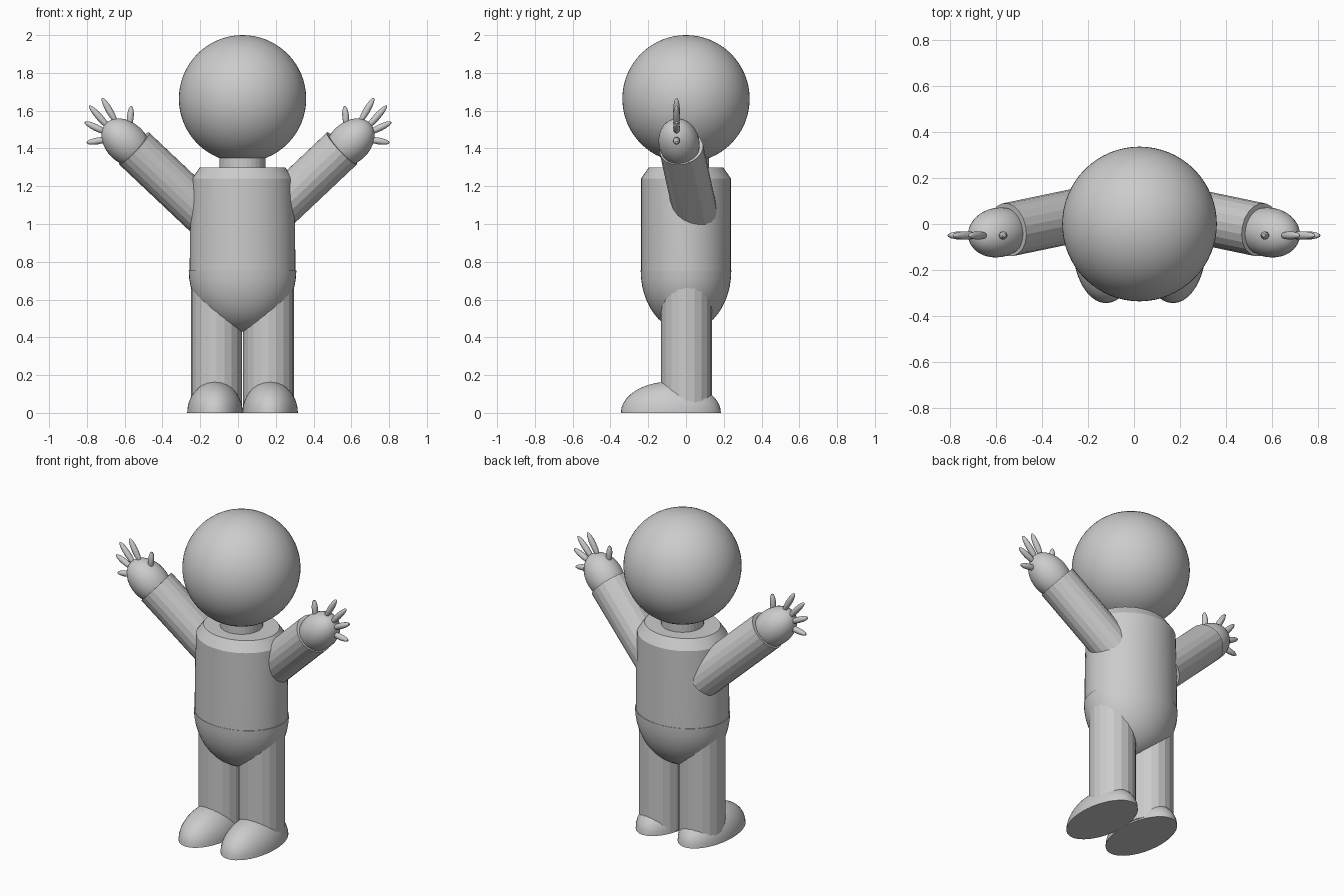
import bpy, bmesh, math
from mathutils import Vector, Matrix

cube = bpy.data.objects.get("Cube")
if cube:
    bpy.data.objects.remove(cube, do_unlink=True)

grey = bpy.data.materials.new("plain grey")
grey.use_nodes = True
COLOUR = (0.6, 0.6, 0.6, 1)
grey.diffuse_color = COLOUR
grey.node_tree.nodes["Principled BSDF"].inputs["Base Color"].default_value = COLOUR

MID = 0.024  # centre line of head, torso and legs


def finish(name, bm, angle=30):
    bmesh.ops.recalc_face_normals(bm, faces=bm.faces)
    mesh = bpy.data.meshes.new(name)
    bm.to_mesh(mesh)
    bm.free()
    mesh.materials.append(grey)
    obj = bpy.data.objects.new(name, mesh)
    bpy.context.collection.objects.link(obj)
    bpy.ops.object.select_all(action='DESELECT')
    obj.select_set(True)
    bpy.context.view_layer.objects.active = obj
    bpy.ops.object.shade_smooth_by_angle(angle=math.radians(angle))
    return obj


def ellipsoid(name, centre, radii, axis=(0, 0, 1), segs=32, lower=None, upper=None):
    """Ellipsoid with its z radius along axis, optionally cut to a half."""
    bm = bmesh.new()
    bmesh.ops.create_uvsphere(bm, u_segments=segs, v_segments=segs // 2, radius=1)
    for keep, normal in ((lower, 1), (upper, -1)):
        if keep:
            cut = bmesh.ops.bisect_plane(
                bm, geom=bm.verts[:] + bm.edges[:] + bm.faces[:], dist=1e-4,
                plane_co=(0, 0, 0), plane_no=(0, 0, normal), clear_outer=True)
            rim = [e for e in cut["geom_cut"] if isinstance(e, bmesh.types.BMEdge)]
            bmesh.ops.holes_fill(bm, edges=rim)
    turn = Vector(axis).to_track_quat('Z', 'Y').to_matrix().to_4x4()
    bm.transform(Matrix.Translation(centre) @ turn @ Matrix.Diagonal((*radii, 1)))
    return finish(name, bm)


def rod(name, start, end, radius, segs=20):
    start, end = Vector(start), Vector(end)
    axis = end - start
    bm = bmesh.new()
    bmesh.ops.create_cone(bm, cap_ends=True, segments=segs, radius1=radius,
                          radius2=radius, depth=axis.length)
    turn = axis.to_track_quat('Z', 'Y').to_matrix().to_4x4()
    bm.transform(Matrix.Translation((start + end) / 2) @ turn)
    return finish(name, bm, 10)


def lofted(name, rings, segs=48):
    """Stack of elliptical rings: (z, x radius, y radius)."""
    bm = bmesh.new()
    loops = []
    for z, rx, ry in rings:
        loops.append([bm.verts.new((MID + rx * math.cos(a), ry * math.sin(a), z))
                      for a in (2 * math.pi * i / segs for i in range(segs))])
    for low, high in zip(loops, loops[1:]):
        for i in range(segs):
            j = (i + 1) % segs
            bm.faces.new((low[i], low[j], high[j], high[i]))
    bm.faces.new(loops[0][::-1])
    bm.faces.new(loops[-1])
    return finish(name, bm)


# Head, neck and trunk
ellipsoid("head", (MID, 0, 1.663), (0.337, 0.337, 0.337), segs=64)
rod("neck", (MID, 0, 1.25), (MID, 0, 1.42), 0.122, segs=32)
lofted("torso", [(0.75, 0.28, 0.238), (1.0, 0.278, 0.238),
                 (1.24, 0.268, 0.238), (1.3, 0.226, 0.197)])
ellipsoid("pelvis", (MID, 0, 0.755), (0.285, 0.24, 0.325), segs=48, lower=True)

# Finger tips and roots in the hand plane, as (x, z)
FINGERS = {
    "thumb": ((0.575, 1.51), (0.565, 1.625)),
    "index_finger": ((0.64, 1.53), (0.72, 1.668)),
    "middle_finger": ((0.675, 1.5), (0.788, 1.627)),
    "ring_finger": ((0.69, 1.48), (0.813, 1.54)),
    "little_finger": ((0.68, 1.45), (0.803, 1.43)),
}

for side, s in (("left", 1), ("right", -1)):
    # Leg and foot
    rod(side + "_leg", (MID + s * 0.138, 0.003, 0.01),
        (MID + s * 0.138, 0.003, 0.75), 0.135)
    ellipsoid(side + "_foot", (MID + s * 0.146, -0.08, 0),
              (0.147, 0.265, 0.166), segs=40, upper=True)
    # Raised arm and hand
    wrist = Vector((s * 0.55, -0.025, 1.4))
    along = Vector((s * 0.72, -0.15, 0.68)).normalized()
    rod(side + "_arm", wrist - along * 0.55, wrist, 0.117)
    ellipsoid(side + "_hand", (s * 0.592, -0.037, 1.43), (0.108, 0.108, 0.15), along)
    for finger, (root, tip) in FINGERS.items():
        a = Vector((s * root[0], -0.05, root[1]))
        b = Vector((s * tip[0], -0.05, tip[1]))
        ellipsoid(side + "_" + finger, (a + b) / 2,
                  (0.018, 0.018, (b - a).length / 2), b - a, segs=16)
